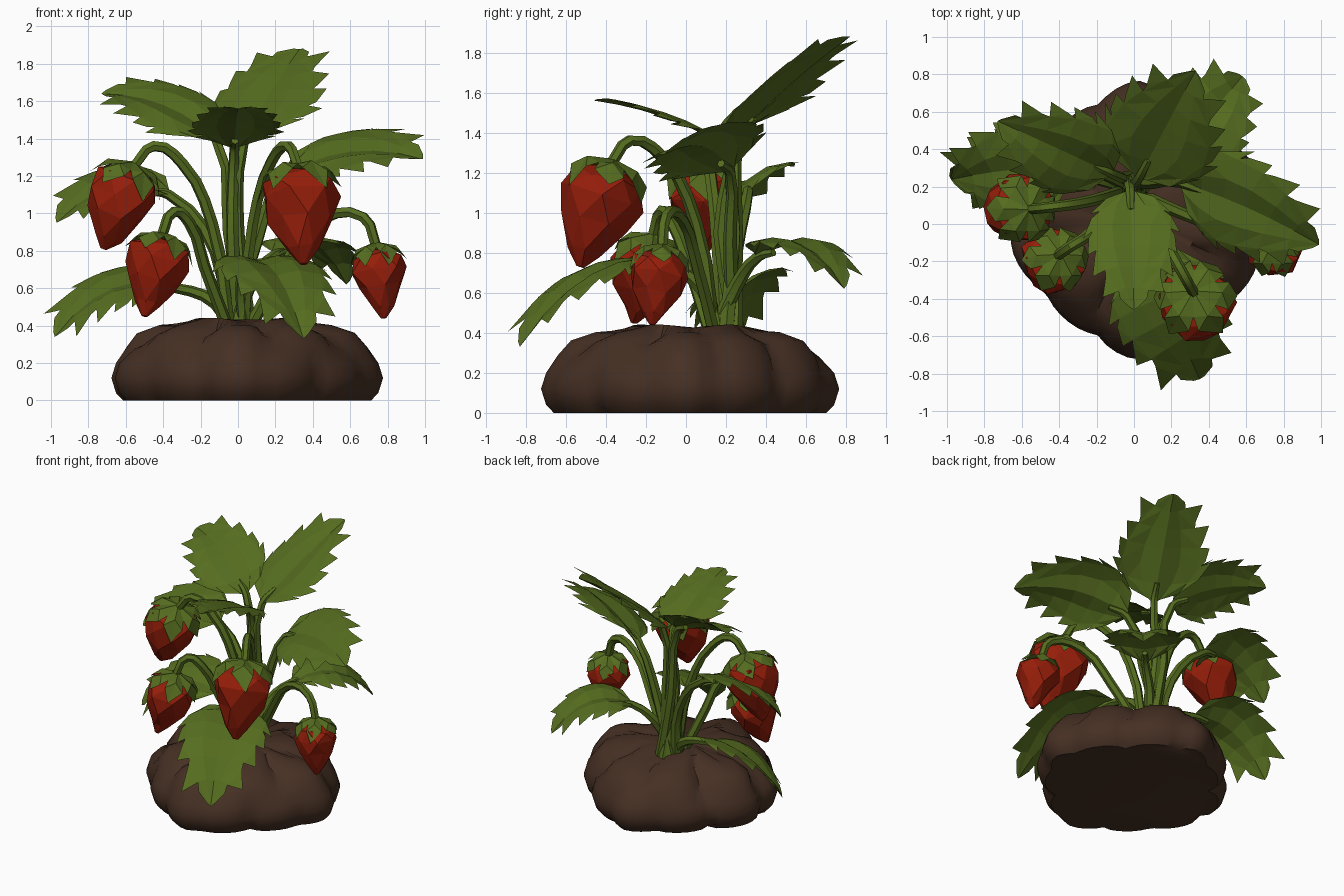
import bpy, math, random
from mathutils import Vector

random.seed(4)
cube = bpy.data.objects.get("Cube")
if cube:
    bpy.data.objects.remove(cube)


def material(name, rgb):
    m = bpy.data.materials.new(name)
    m.use_nodes = True
    m.diffuse_color = (*rgb, 1)
    m.node_tree.nodes["Principled BSDF"].inputs["Base Color"].default_value = (*rgb, 1)
    return m


GREEN = material("leaf green", (0.092, 0.152, 0.014))
RED = material("berry red", (0.31, 0.013, 0.003))
BROWN = material("soil brown", (0.061, 0.029, 0.017))


def add_mesh(name, verts, faces, mat):
    me = bpy.data.meshes.new(name)
    me.from_pydata([tuple(v) for v in verts], [], faces)
    me.materials.append(mat)
    ob = bpy.data.objects.new(name, me)
    bpy.context.collection.objects.link(ob)
    return ob


def select_only(ob):
    bpy.ops.object.select_all(action="DESELECT")
    ob.select_set(True)
    bpy.context.view_layer.objects.active = ob


def smooth(ob, degrees):
    select_only(ob)
    bpy.ops.object.shade_smooth_by_angle(angle=math.radians(degrees))


def skin(rings, n):
    """Faces joining successive rings of n vertices."""
    return [(r * n + i, r * n + (i + 1) % n, (r + 1) * n + (i + 1) % n, (r + 1) * n + i)
            for r in range(rings - 1) for i in range(n)]


def frame(axis):
    side = axis.cross(Vector((0, 1, 0))).normalized()
    return side, axis.cross(side).normalized()


# Soil mound: a rounded diamond swollen by clumps
def soil():
    n = 72
    profile = [(0.67, 0), (0.70, 0.04), (0.72, 0.12), (0.70, 0.2), (0.65, 0.28), (0.57, 0.35),
               (0.46, 0.4), (0.32, 0.43), (0.15, 0.425)]

    def diamond(a):
        return (abs(math.cos(a)) ** 1.45 + abs(math.sin(a)) ** 1.45) ** (-1 / 1.45)

    clumps = []
    for count, reach, z, size in ((11, 0.70, 0.12, 0.23), (8, 0.56, 0.32, 0.21), (4, 0.25, 0.42, 0.18)):
        for i in range(count):
            a = math.tau * (i + random.uniform(-0.2, 0.2)) / count + (z - 0.12) * 3
            r = reach * diamond(a)
            clumps.append((Vector((r * math.cos(a), r * math.sin(a), z)), size))
    verts = []
    for r, z in profile:
        for i in range(n):
            a = math.tau * i / n
            out = Vector((math.cos(a), math.sin(a), 0))
            p = out * r * diamond(a) + Vector((0, 0, z))
            bump = max(math.sqrt(max(0, 1 - ((p - c).length / s) ** 2)) for c, s in clumps)
            push = 0.095 * bump - 0.067
            p += out * push * min(1, r / 0.4)
            if z > 0.2:
                p.z += push * 0.5
            verts.append(p + Vector((0.03, 0.02, 0)))
    faces = skin(len(profile), n)
    faces.append(tuple(reversed(range(n))))
    faces.append(tuple(range((len(profile) - 1) * n, len(profile) * n)))
    smooth(add_mesh("soil_mound", verts, faces, BROWN), 45)


# Stems: tapered tubes along smooth paths
def stem(name, points, thick=0.042, thin=0.024):
    cu = bpy.data.curves.new(name, "CURVE")
    cu.dimensions = "3D"
    cu.bevel_depth = 1
    cu.bevel_resolution = 1
    cu.resolution_u = 3
    cu.use_fill_caps = True
    sp = cu.splines.new("BEZIER")
    sp.bezier_points.add(len(points) - 1)
    for i, (bp, p) in enumerate(zip(sp.bezier_points, points)):
        bp.co = p
        bp.handle_left_type = bp.handle_right_type = "AUTO"
        bp.radius = thick + (thin - thick) * i / (len(points) - 1)
    cu.materials.append(GREEN)
    ob = bpy.data.objects.new(name, cu)
    bpy.context.collection.objects.link(ob)
    select_only(ob)
    bpy.ops.object.convert(target="MESH")
    smooth(bpy.context.object, 40)


# Leaves: folded blades with saw teeth, bent along a curved spine
def leaf(name, base, mid, tip, width, up=(0, 0, 1)):
    base, mid, tip, up = (Vector(v) for v in (base, mid, tip, up))
    ctrl = mid * 2 - (base + tip) / 2
    shape = [0.12, 0.66, 0.86, 0.8, 0.62, 0.34, 0.0]
    n = len(shape) - 1

    def at(t, v):
        p = base * (1 - t) ** 2 + ctrl * 2 * t * (1 - t) + tip * t * t
        tan = ((ctrl - base) * (1 - t) + (tip - ctrl) * t).normalized()
        side = tan.cross(up).normalized()
        normal = side.cross(tan)
        return p + (side * v + normal * (0.42 * abs(v) - 0.45 * v * v)) * width

    verts, faces = [], []
    for s in (-1, 1):
        for i in range(n):
            t0, t1 = i / n, (i + 1) / n
            w0, w1 = shape[i], shape[i + 1]
            k = len(verts)
            last = i == n - 1
            reach = 0.1 if last else max(w0, w1 + 0.06) + 0.2 * (1 - t0)
            tooth = 0.98 if last else min(0.95, t1 + 0.07 + random.uniform(-0.03, 0.03))
            verts += [at(t0, 0), at(t1, 0), at(t1, s * w1 * 0.5), at(t0, s * w0 * 0.5),
                      at(min(1, t1 + 0.03), s * w1), at(tooth, s * reach),
                      at((t0 + t1) / 2, s * ((w0 + w1) / 2 + 0.13)), at(t0 + 0.02, s * w0)]
            quads = [(0, 1, 2, 3), (3, 2, 7), (2, 4, 7), (7, 4, 6), (4, 5, 6)]
            faces += [tuple(k + j for j in (q if s < 0 else q[::-1])) for q in quads]
    add_mesh(name, verts, faces, GREEN)


# Berries: faceted drops under a pointed leafy cap
def berry(name, top, tip, radius, sides=7, points=6):
    top, tip = Vector(top), Vector(tip)
    axis = tip - top
    length = axis.length
    axis.normalize()
    u, v = frame(axis)

    def at(a, r, t):
        return top + axis * t * length + (u * math.cos(a) + v * math.sin(a)) * r * radius

    profile = [(0.45, 0.03), (0.95, 0.12), (1.04, 0.31), (0.84, 0.56), (0.42, 0.84), (0.1, 1.0)]
    verts = [at(math.tau * (i + 0.5 * (k % 2)) / sides, r * random.uniform(0.92, 1.1),
                t + random.uniform(-0.03, 0.03) * (0 < k < 5))
             for k, (r, t) in enumerate(profile) for i in range(sides)]
    faces = []
    for q in skin(len(profile), sides):
        odd = (q[0] // sides) % 2
        faces += [(q[0], q[1], q[2]), (q[0], q[2], q[3])] if odd else [(q[0], q[1], q[3]), (q[1], q[2], q[3])]
    faces += [tuple(reversed(range(sides))), tuple(range(5 * sides, 6 * sides))]
    add_mesh(name, verts, faces, RED)

    verts, faces = [top - axis * 0.04], []
    for i in range(points):
        a, h = math.tau * i / points, math.pi / points
        k = len(verts)
        verts += [at(a - h, 0.66, 0.01), at(a, 0.76, -0.02), at(a + h, 0.66, 0.01),
                  at(a - h * 0.75, 1.0, 0.09), at(a + h * 0.75, 1.0, 0.09),
                  at(a + random.uniform(-0.2, 0.2), 1.14, random.uniform(0.19, 0.32))]
        faces += [(0, k, k + 1), (0, k + 1, k + 2), (k, k + 3, k + 1), (k + 1, k + 4, k + 2),
                  (k + 1, k + 3, k + 5), (k + 1, k + 5, k + 4)]
    add_mesh(name + "_cap", verts, faces, GREEN)


soil()

# Leaf name, stem bend, blade base, middle, tip, half width, facing
LEAVES = [
    ("back_top", (0.0, 0.24, 0.9), (0.03, 0.25, 1.38), (0.17, 0.52, 1.64), (0.33, 0.82, 1.88), 0.32, (0, 0, 1)),
    ("left_top", (-0.05, 0.25, 0.9), (-0.12, 0.27, 1.4), (-0.4, 0.4, 1.58), (-0.73, 0.55, 1.64), 0.26, (0, -0.5, 1)),
    ("front_top", (-0.03, 0.17, 0.9), (-0.02, 0.18, 1.34), (-0.01, -0.12, 1.48), (0.0, -0.46, 1.56), 0.24, (0, 0, 1)),
    ("right_top", (0.1, 0.22, 0.85), (0.25, 0.22, 1.2), (0.6, 0.09, 1.33), (0.99, -0.11, 1.29), 0.29, (-0.1, -0.5, 1)),
    ("left_middle", (-0.12, 0.25, 0.8), (-0.37, 0.31, 1.1), (-0.66, 0.29, 1.15), (-0.97, 0.24, 0.95), 0.28, (0, -0.38, 1)),
    ("left_low", (-0.12, 0.22, 0.52), (-0.33, 0.25, 0.6), (-0.67, 0.26, 0.6), (-0.98, 0.24, 0.34), 0.27, (0, -0.4, 1)),
    ("back_low", (0.08, 0.26, 0.65), (0.2, 0.36, 0.78), (0.4, 0.58, 0.84), (0.58, 0.79, 0.62), 0.26, (0, 0, 1)),
    ("front_low", (0.02, 0.08, 0.62), (0.06, -0.13, 0.74), (0.21, -0.5, 0.67), (0.35, -0.83, 0.33), 0.31, (0, 0, 1)),
]
for i, (name, bend, base, mid, tip, width, up) in enumerate(LEAVES):
    a = math.tau * i / len(LEAVES)
    root = (0.06 * math.cos(a), 0.2 + 0.06 * math.sin(a), 0.38)
    stem(name + "_stem", [root, bend, base, Vector(base).lerp(Vector(mid), 0.35)], 0.042, 0.02)
    leaf(name + "_leaf", base, mid, tip, width, up)

# Berry name, stem path, crown, tip, radius
BERRIES = [
    ("left_high", [(-0.05, 0.18, 0.4), (-0.14, 0.15, 0.95), (-0.3, 0.11, 1.27), (-0.45, 0.09, 1.36), (-0.55, 0.08, 1.26)],
     (-0.57, 0.08, 1.24), (-0.72, 0.1, 0.81), 0.18),
    ("front_high", [(0.03, 0.14, 0.4), (0.08, 0.05, 0.95), (0.18, -0.12, 1.28), (0.27, -0.28, 1.36), (0.32, -0.37, 1.25)],
     (0.32, -0.37, 1.23), (0.35, -0.53, 0.73), 0.2),
    ("left_low", [(-0.06, 0.12, 0.4), (-0.18, 0.02, 0.72), (-0.26, -0.07, 0.95), (-0.34, -0.12, 1.01), (-0.41, -0.17, 0.87)],
     (-0.4, -0.17, 0.86), (-0.5, -0.26, 0.45), 0.165),
    ("right_low", [(0.07, 0.14, 0.4), (0.25, 0.06, 0.72), (0.45, -0.02, 0.97), (0.67, -0.1, 0.98), (0.74, -0.12, 0.82)],
     (0.74, -0.12, 0.81), (0.78, -0.17, 0.44), 0.14),
]
for name, path, top, tip, radius in BERRIES:
    stem(name + "_berry_stem", path, 0.034, 0.028)
    berry(name + "_berry", top, tip, radius)
